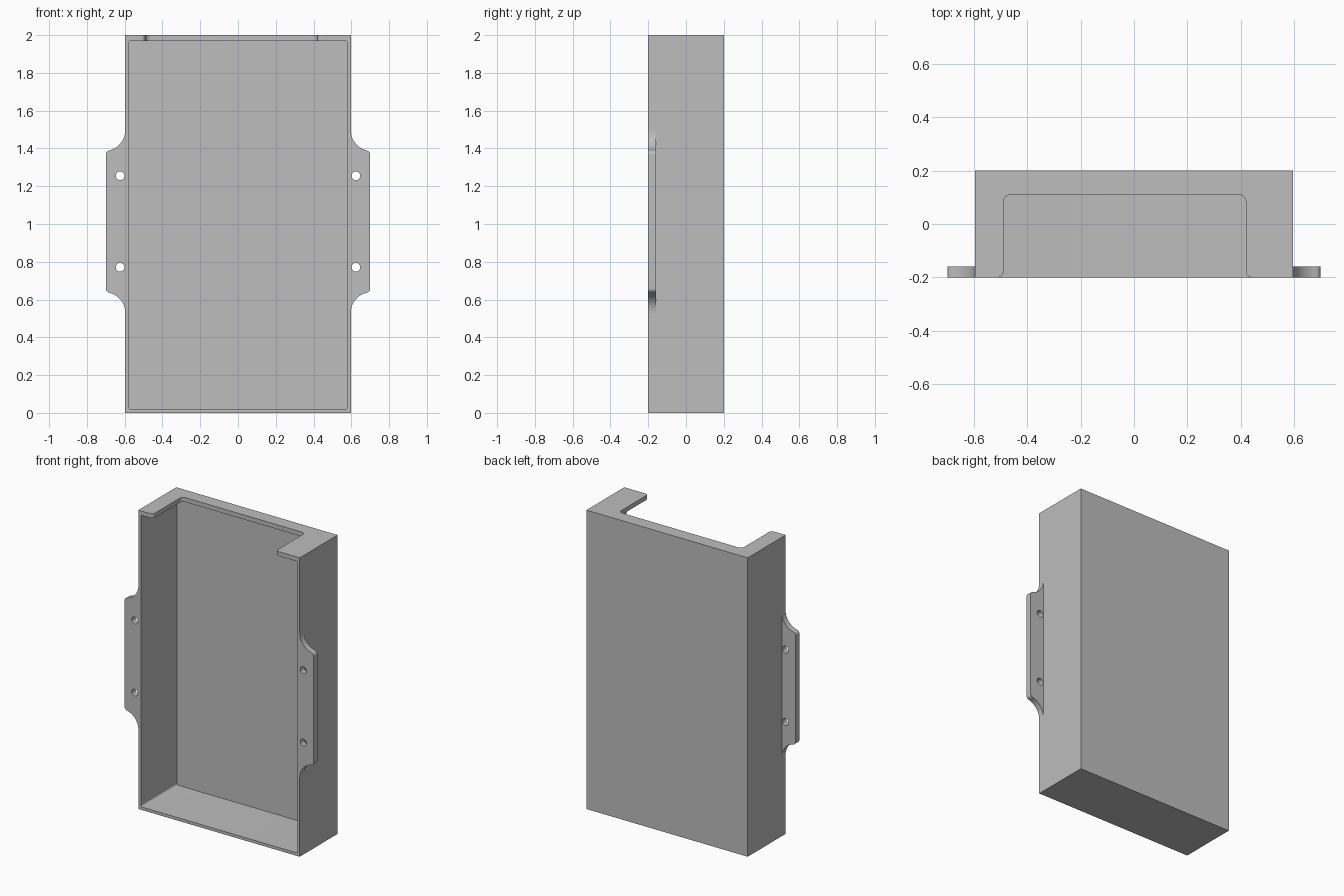
import bpy, bmesh, math
from mathutils import Vector

cube = bpy.data.objects.get("Cube")
if cube:
    bpy.data.objects.remove(cube, do_unlink=True)

grey = bpy.data.materials.new("light grey")
grey.use_nodes = True
grey.diffuse_color = (0.51, 0.51, 0.51, 1)
grey.node_tree.nodes["Principled BSDF"].inputs["Base Color"].default_value = grey.diffuse_color


def fillet(corners, steps=10):
    """Round each (u, v, radius) corner with a tangent arc."""
    out = []
    for i, (u, v, r) in enumerate(corners):
        p = Vector((u, v))
        if r == 0:
            out.append(p)
            continue
        a = (Vector(corners[i - 1][:2]) - p).normalized()
        b = (Vector(corners[(i + 1) % len(corners)][:2]) - p).normalized()
        half = a.angle(b) / 2
        centre = p + (a + b).normalized() * (r / math.sin(half))
        start = p + a * (r / math.tan(half)) - centre
        end = p + b * (r / math.tan(half)) - centre
        sweep = math.pi - 2 * half
        for k in range(steps + 1):
            t = k / steps
            out.append(centre + (start * math.sin((1 - t) * sweep)
                                 + end * math.sin(t * sweep)) / math.sin(sweep))
    return out


def prism(name, points, lo, hi, axis):
    """Extrude a profile along y (profile in x, z) or z (profile in x, y)."""
    bm = bmesh.new()

    def place(p, h):
        return (p[0], h, p[1]) if axis == "y" else (p[0], p[1], h)

    face = bm.faces.new([bm.verts.new(place(p, lo)) for p in points])
    top = bmesh.ops.extrude_face_region(bm, geom=[face])["geom"]
    shift = Vector(place((0, 0), hi - lo))
    bmesh.ops.translate(bm, vec=shift, verts=[g for g in top if isinstance(g, bmesh.types.BMVert)])
    bmesh.ops.recalc_face_normals(bm, faces=bm.faces)
    mesh = bpy.data.meshes.new(name)
    bm.to_mesh(mesh)
    bm.free()
    mesh.materials.append(grey)
    obj = bpy.data.objects.new(name, mesh)
    bpy.context.collection.objects.link(obj)
    return obj


def cut(obj, cutters):
    """Subtract the cutters, bake the result and remove them."""
    for c in cutters:
        mod = obj.modifiers.new("cut", "BOOLEAN")
        mod.operation, mod.solver, mod.object = "DIFFERENCE", "EXACT", c
    graph = bpy.context.evaluated_depsgraph_get()
    obj.data = bpy.data.meshes.new_from_object(obj.evaluated_get(graph))
    obj.modifiers.clear()
    for c in cutters:
        bpy.data.objects.remove(c, do_unlink=True)


def rect(x, z0, z1, r):
    return fillet([(-x, z0, r), (x, z0, r), (x, z1, r), (-x, z1, r)])


SIDE, DEPTH, MID = 0.597, 0.2, 1.013

# Open-fronted tray with a notch in its top wall
tray = prism("tray", rect(SIDE, 0, 2, 0), -DEPTH, DEPTH, "y")
cavity = prism("cavity_cutter", rect(0.579, 0.02, 1.97, 0.012), -0.3, 0.182, "y")
notch_profile = fillet([
    (-0.6, -0.3, 0), (-0.6, -DEPTH, 0), (-0.49, -DEPTH, 0.022), (-0.49, 0.11, 0.028),
    (0.42, 0.11, 0.028), (0.42, -DEPTH, 0.022), (0.6, -DEPTH, 0), (0.6, -0.3, 0)])
notch = prism("notch_cutter", notch_profile, 1.9, 2.1, "z")
cut(tray, [cavity, notch])
parts = [tray]

# Side mounting tabs, each with two screw holes
for side, label in ((1, "left"), (-1, "right")):
    upper = [(0.59, 0.49, 0), (SIDE, 0.49, 0), (SIDE, 0.397, 0.11), (0.70, 0.372, 0.023)]
    lower = [(x, -z, r) for x, z, r in reversed(upper)]
    outline = [(side * x, MID + z, r) for x, z, r in upper + lower]
    tab = prism(label + "_mounting_tab", fillet(outline), -DEPTH, -0.16, "y")
    holes = []
    for dz in (-0.242, 0.242):
        ring = [(side * 0.624 + 0.023 * math.cos(math.tau * k / 24),
                 MID + dz + 0.023 * math.sin(math.tau * k / 24)) for k in range(24)]
        holes.append(prism("hole_cutter", ring, -0.3, -0.1, "y"))
    cut(tab, holes)
    parts.append(tab)

# Smooth the rounded corners, keep the edges sharp
bpy.ops.object.select_all(action="DESELECT")
for p in parts:
    p.select_set(True)
bpy.context.view_layer.objects.active = tray
bpy.ops.object.shade_smooth_by_angle(angle=math.radians(30))
